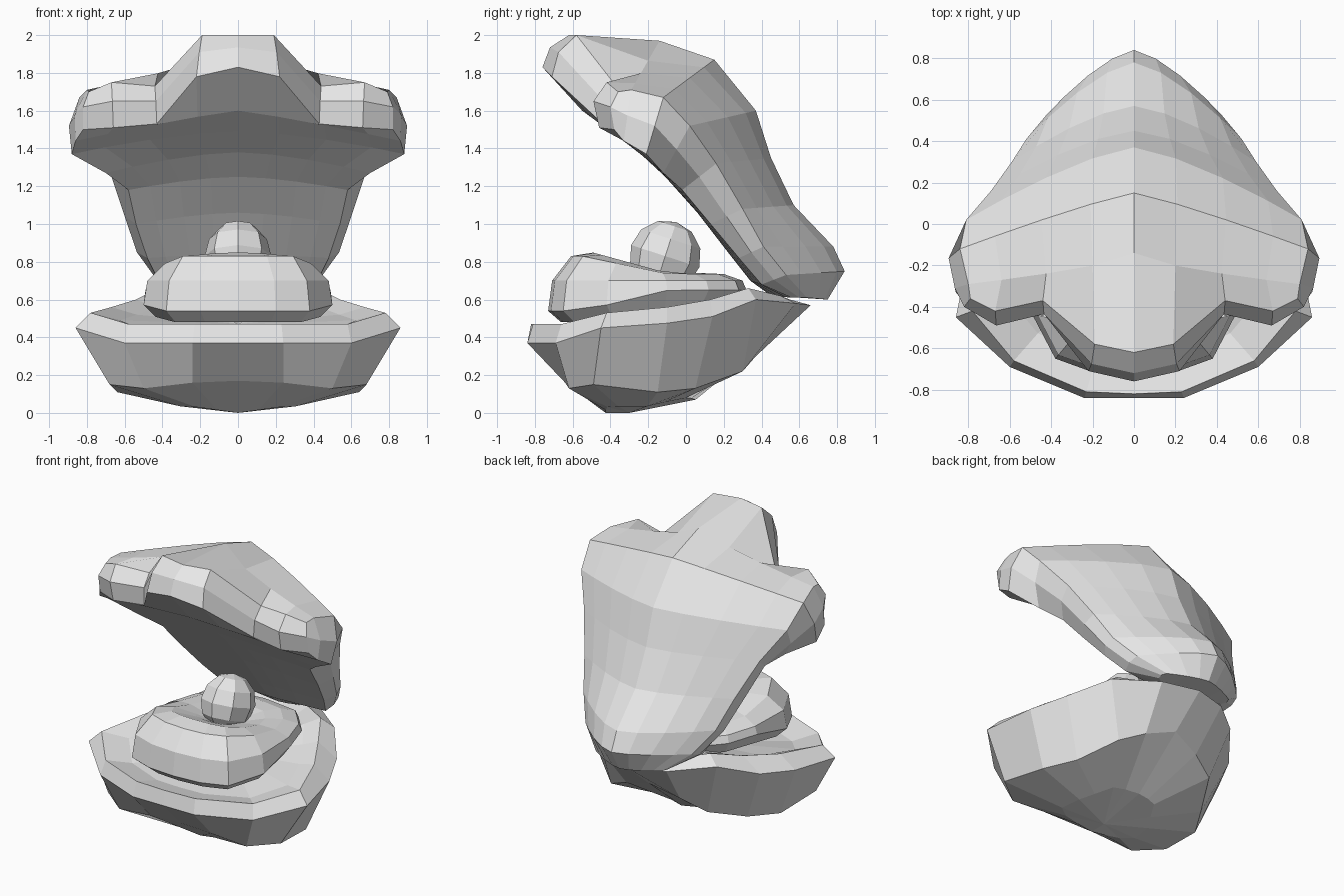
import bpy, bmesh, math
from mathutils import Vector as V

cube = bpy.data.objects.get("Cube")
if cube:
    bpy.data.objects.remove(cube, do_unlink=True)

grey = bpy.data.materials.new("shell grey")
grey.diffuse_color = (0.8, 0.8, 0.8, 1)
grey.use_nodes = True
for n in grey.node_tree.nodes:
    if n.type == 'BSDF_PRINCIPLED':
        n.inputs["Base Color"].default_value = (0.8, 0.8, 0.8, 1)
        n.inputs["Roughness"].default_value = 0.8


def finish(name, bm):
    """Mirror the +x half, weld it and make a flat shaded object."""
    geom = bm.verts[:] + bm.edges[:] + bm.faces[:]
    bmesh.ops.mirror(bm, geom=geom, axis='X', merge_dist=0.0005)
    bmesh.ops.remove_doubles(bm, verts=bm.verts[:], dist=0.0005)
    bmesh.ops.recalc_face_normals(bm, faces=bm.faces[:])
    me = bpy.data.meshes.new(name)
    bm.to_mesh(me)
    bm.free()
    me.materials.append(grey)
    ob = bpy.data.objects.new(name, me)
    bpy.context.collection.objects.link(ob)


def skin(bm, rows, cyclic=False):
    """Quads between neighbouring rows of points."""
    grid = [[bm.verts.new(p) for p in r] for r in rows]
    pairs = list(zip(grid, grid[1:]))
    if cyclic:
        pairs.append((grid[-1], grid[0]))
    for a, b in pairs:
        for j in range(len(a) - 1):
            bm.faces.new((a[j], a[j + 1], b[j + 1], b[j]))


# ---- upper shell: stations from the hinge to the front lip ----
# outer centre (y, z), outer rim (x, y, z), lower rim (x, y, z), inner centre (y, z), outer curve
stations = [
    ((0.75, 0.60), (0.26, 0.64, 0.61), (0.26, 0.56, 0.61), (0.45, 0.62), 1.45),
    ((0.84, 0.75), (0.42, 0.53, 0.73), (0.41, 0.40, 0.68), (0.34, 0.70), 1.45),
    ((0.78, 0.88), (0.52, 0.41, 0.88), (0.48, 0.28, 0.82), (0.23, 0.84), 1.45),
    ((0.57, 1.10), (0.59, 0.30, 1.08), (0.54, 0.13, 1.00), (0.06, 1.06), 1.45),
    ((0.45, 1.35), (0.69, 0.16, 1.32), (0.58, -0.02, 1.18), (-0.11, 1.25), 1.45),
    ((0.37, 1.60), (0.81, 0.02, 1.52), (0.70, -0.12, 1.27), (-0.25, 1.38), 1.35),
    ((0.15, 1.87), (0.84, -0.12, 1.67), (0.88, -0.21, 1.37), (-0.40, 1.49), 1.15),
    ((-0.14, 1.97), (0.80, -0.29, 1.71), (0.86, -0.33, 1.44), (-0.55, 1.60), 0.65),
]
lip_top = [V(p) for p in ((0, -0.62, 2.0), (0.19, -0.58, 2.0), (0.44, -0.37, 1.73),
                          (0.67, -0.42, 1.75), (0.79, -0.36, 1.70))]
lip_low = [V(p) for p in ((0, -0.76, 1.83), (0.22, -0.71, 1.78), (0.43, -0.44, 1.53),
                          (0.66, -0.46, 1.51), (0.82, -0.38, 1.50))]
lip_mid = [(a + b) / 2 + V((0.015 * (a.x > 0.7), -0.05 if 0.6 < a.x < 0.7 else -0.03, 0.02))
           for a, b in zip(lip_top, lip_low)]
fractions = (0, 0.25, 0.53, 0.8, 1)


def rib(centre, rim, curve):
    c = V((0, *centre))
    row = []
    for u in fractions:
        p = c.lerp(V(rim), u ** curve)
        p.x = rim[0] * u
        row.append(p)
    return row


outer = [rib(s[0], s[1], s[4]) for s in stations] + [lip_top]
inner = [rib(s[3], s[2], 1.6 if s is not stations[-1] else 1.15) for s in stations] + [lip_low]
bm = bmesh.new()
skin(bm, outer + [lip_mid] + inner[::-1], cyclic=True)
# thick side rim, swelling outward between its two edges
edge_mid = []
for i, (a, b) in enumerate(zip(outer[:-1], inner[:-1])):
    edge_mid.append((a[-1] + b[-1]) / 2 + V((0.035 if i > 1 else 0.015, 0, 0)))
edge_mid.append(lip_mid[-1])
skin(bm, [(a[-1], m, b[-1]) for a, m, b in zip(outer, edge_mid, inner)])
# close the small hinge end at the side
bm.faces.new([bm.verts.new(p) for p in (outer[0][-1], edge_mid[0], inner[0][-1])])
finish("upper_shell", bm)

# ---- lower shell: rings from the underside, over the rim, to the floor ----
rim = [V(p) for p in ((0, -0.84, 0.37), (0.24, -0.84, 0.37), (0.60, -0.69, 0.37),
                      (0.86, -0.45, 0.45), (0.79, -0.10, 0.475), (0.68, 0.14, 0.51),
                      (0.50, 0.37, 0.60), (0.25, 0.58, 0.58), (0, 0.66, 0.57))]
belly = [V(p) for p in ((0, -0.64, 0.17), (0.24, -0.64, 0.16), (0.50, -0.62, 0.13),
                        (0.68, -0.49, 0.15), (0.64, -0.15, 0.11), (0.52, 0.05, 0.13),
                        (0.38, 0.30, 0.22), (0.21, 0.37, 0.30), (0, 0.42, 0.37))]
lip = [V(p) for p in ((0, -0.82, 0.47), (0.23, -0.81, 0.47), (0.58, -0.66, 0.47),
                      (0.78, -0.42, 0.53), (0.67, -0.10, 0.56), (0.54, 0.13, 0.60),
                      (0.42, 0.33, 0.66), (0.20, 0.50, 0.62), (0, 0.55, 0.60))]
mid = V((0, -0.25, 0))
keel = [mid + (p - mid) * 0.45 for p in belly]
for p in keel:
    p.z = 0.035 * min(1, p.x / 0.25) + max(0, p.y + 0.2) * 0.28
floor = [V((p.x * 0.8, p.y * 0.8, p.z - 0.04)) for p in lip]
bm = bmesh.new()
skin(bm, [[V((0, -0.3, 0))] * 9, keel, belly, rim, lip, floor, [V((0, -0.1, 0.47))] * 9])
finish("lower_shell", bm)

# ---- soft body: plump front roll dropping to a dished seat ----
outline = ((0, -0.73), (0.2, -0.715), (0.38, -0.65), (0.5, -0.42),
           (0.49, -0.1), (0.42, 0.12), (0.28, 0.28), (0, 0.32))
# scale, height at the front, height at the back
levels = ((0.0, 0.48, 0.52), (0.87, 0.48, 0.56), (1.0, 0.54, 0.65), (0.96, 0.70, 0.70),
          (0.77, 0.83, 0.735), (0.55, 0.865, 0.74), (0.28, 0.84, 0.72), (0.0, 0.71, 0.71))
rings = []
for s, front, back in levels:
    ring = []
    for x, y in outline:
        py = -0.2 + (y + 0.2) * s
        t = min(1, max(0, (py + 0.55) * 2.2)) if s else 0.5
        ring.append(V((x * s, py, front + (back - front) * t)))
    rings.append(ring)
bm = bmesh.new()
skin(bm, rings)
finish("soft_body", bm)

# ---- pearl ----
bpy.ops.mesh.primitive_uv_sphere_add(segments=8, ring_count=6, radius=0.19,
                                     location=(0, -0.11, 0.83), rotation=(math.radians(-18), 0, 0))
pearl = bpy.context.object
pearl.name = "pearl"
pearl.scale.x = 0.93
pearl.data.materials.append(grey)
